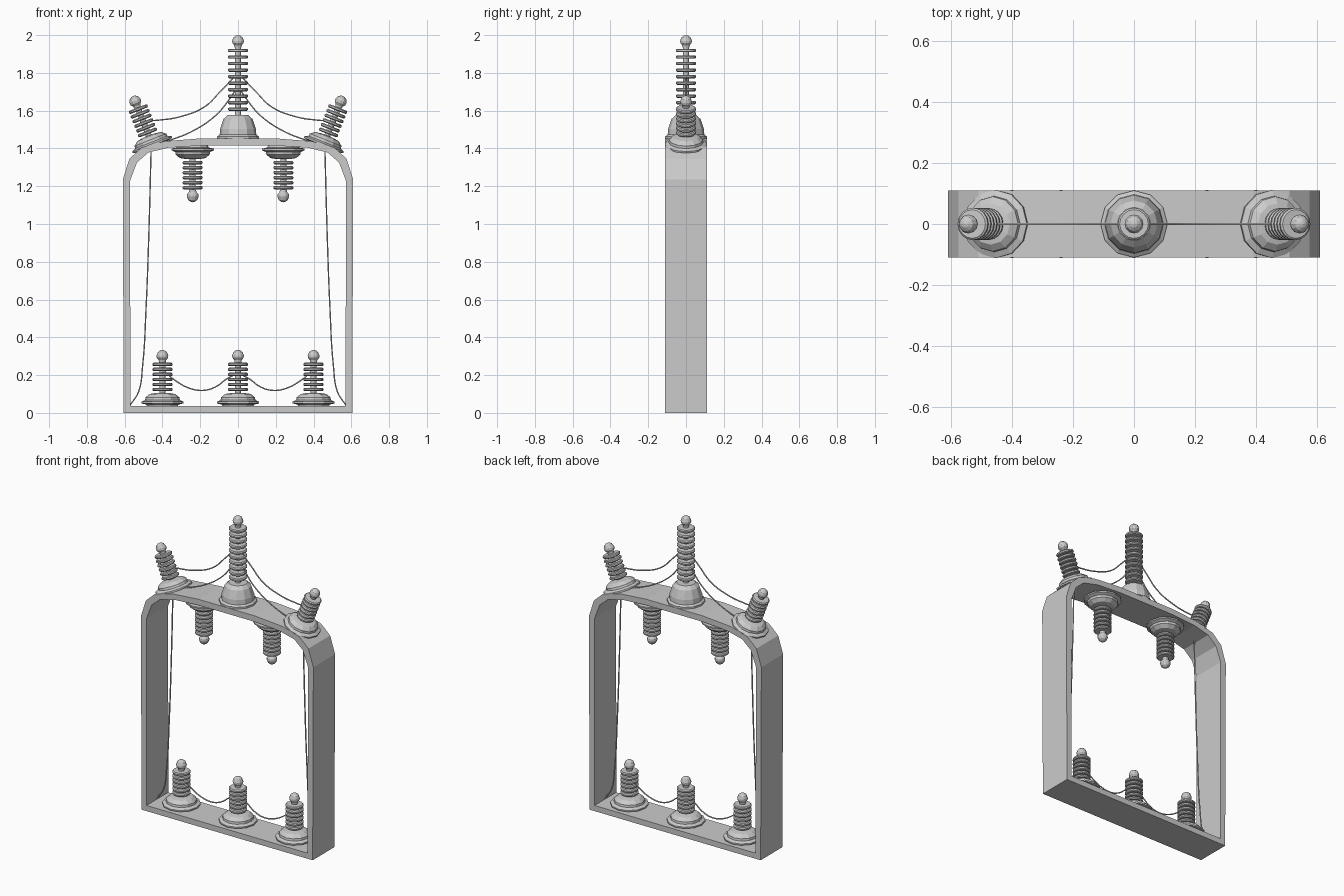
import bpy, bmesh, math
from mathutils import Matrix

if "Cube" in bpy.data.objects:
    bpy.data.objects.remove(bpy.data.objects["Cube"])


def make(name, bm, matrix=Matrix()):
    bmesh.ops.recalc_face_normals(bm, faces=bm.faces)
    me = bpy.data.meshes.new(name)
    bm.to_mesh(me)
    bm.free()
    ob = bpy.data.objects.new(name, me)
    ob.matrix_world = matrix
    bpy.context.collection.objects.link(ob)
    return ob


def lathe(name, profile, matrix, n=12):
    """Spin an (r, z) profile that starts and ends on the axis."""
    bm = bmesh.new()
    rings = []
    for r, z in profile:
        if r == 0:
            rings.append([bm.verts.new((0, 0, z))] * n)
        else:
            rings.append([bm.verts.new((r * math.cos(math.tau * i / n),
                                        r * math.sin(math.tau * i / n), z)) for i in range(n)])
    for a, b in zip(rings, rings[1:]):
        for i in range(n):
            j = (i + 1) % n
            bm.faces.new(list(dict.fromkeys((a[i], a[j], b[j], b[i]))))
    return make(name, bm, matrix)


def insulator(name, base, z0, count, step, tip, matrix):
    """Stepped foot, stack of ribs on a thin rod, rounded cap."""
    lathe(name + "_base", base, matrix)
    prof = [(0, 0.02), (0.016, 0.02)]
    for i in range(count):
        z = z0 + i * step
        prof += [(0.016, z - 0.009), (0.047, z - 0.009), (0.053, z - 0.004),
                 (0.053, z + 0.004), (0.047, z + 0.009), (0.016, z + 0.009)]
    prof += [(0.016, tip - 0.03), (0, tip - 0.03)]
    lathe(name + "_ribs", prof, matrix, 16)
    cap = [(0, -0.066), (0.018, -0.066), (0.02, -0.054), (0.03, -0.042),
           (0.031, -0.03), (0.024, -0.012), (0.012, -0.003), (0, 0)]
    lathe(name + "_cap", [(r, tip + z) for r, z in cap], matrix)


def wire(name, pts):
    cu = bpy.data.curves.new(name, 'CURVE')
    cu.dimensions = '3D'
    cu.bevel_depth = 0.004
    cu.bevel_resolution = 1
    cu.resolution_u = 5
    cu.use_fill_caps = True
    sp = cu.splines.new('BEZIER')
    sp.bezier_points.add(len(pts) - 1)
    for p, (x, z) in zip(sp.bezier_points, pts):
        p.co = (x, 0, z)
        p.handle_left_type = p.handle_right_type = 'AUTO'
    bpy.context.collection.objects.link(bpy.data.objects.new(name, cu))


# arched frame: matching outer and inner outlines, bridged front and back
outer = [(0.605, 0), (0.61, 1.235), (0.575, 1.345), (0.51, 1.405), (0.39, 1.438), (0.2, 1.453)]
inner = [(0.57, 0.036), (0.571, 1.23), (0.535, 1.325), (0.475, 1.378), (0.37, 1.404), (0.2, 1.415)]
bm = bmesh.new()
loops = []
for half in (outer, inner):
    pts = half + [(-x, z) for x, z in reversed(half)]
    for y in (-0.11, 0.11):
        loops.append([bm.verts.new((x, y, z)) for x, z in pts])
of, ob_, nf, nb = loops
for a, b in ((of, ob_), (ob_, nb), (nb, nf), (nf, of)):
    for i in range(len(a)):
        j = (i + 1) % len(a)
        bm.faces.new((a[i], a[j], b[j], b[i]))
make("frame", bm)

# foot profiles
small = [(0, -0.004), (0.08, -0.004), (0.085, 0.008), (0.112, 0.014), (0.112, 0.023),
         (0.092, 0.032), (0.09, 0.046), (0.068, 0.064), (0.03, 0.07), (0, 0.07)]
dome = [(0, -0.004), (0.11, -0.004), (0.11, 0.013), (0.097, 0.022), (0.095, 0.052),
        (0.077, 0.105), (0.055, 0.125), (0, 0.125)]

# tall insulator on the crown
insulator("crown_insulator", dome, 0.157, 10, 0.0345, 0.549, Matrix.Translation((0, 0, 1.451)))

# three standing on the sill
for label, x in (("left", -0.4), ("middle", 0), ("right", 0.4)):
    insulator("sill_insulator_" + label, small, 0.088, 6, 0.0265, 0.298,
              Matrix.Translation((x, 0, 0.036)))

# mirrored pairs: hanging and tilted insulators, and wires
for label, s in (("left", -1), ("right", 1)):
    insulator("hanging_insulator_" + label, small, 0.088, 6, 0.0265, 0.298,
              Matrix.Translation((0.24 * s, 0, 1.413)) @ Matrix.Rotation(math.pi, 4, 'X'))
    insulator("shoulder_insulator_" + label, small, 0.088, 6, 0.0265, 0.296,
              Matrix.Translation((0.447 * s, 0, 1.403))
              @ Matrix.Rotation(math.radians(21.5) * s, 4, 'Y'))
    runs = {
        "upper_wire": [(0.5, 1.545), (0.42, 1.55), (0.31, 1.567), (0.175, 1.622),
                       (0.095, 1.70), (0.0, 1.80)],
        "lower_wire": [(0.37, 1.44), (0.25, 1.487), (0.12, 1.573), (0.05, 1.655), (0, 1.73)],
        "sill_wire": [(0.39, 0.22), (0.33, 0.17), (0.255, 0.13), (0.185, 0.119),
                      (0.12, 0.137), (0.06, 0.18), (0, 0.21)],
        "side_wire": [(0.46, 1.40), (0.472, 0.95), (0.487, 0.55), (0.505, 0.25),
                      (0.527, 0.11), (0.572, 0.04)],
    }
    for kind, pts in runs.items():
        wire(kind + "_" + label, [(x * s, z) for x, z in pts])
